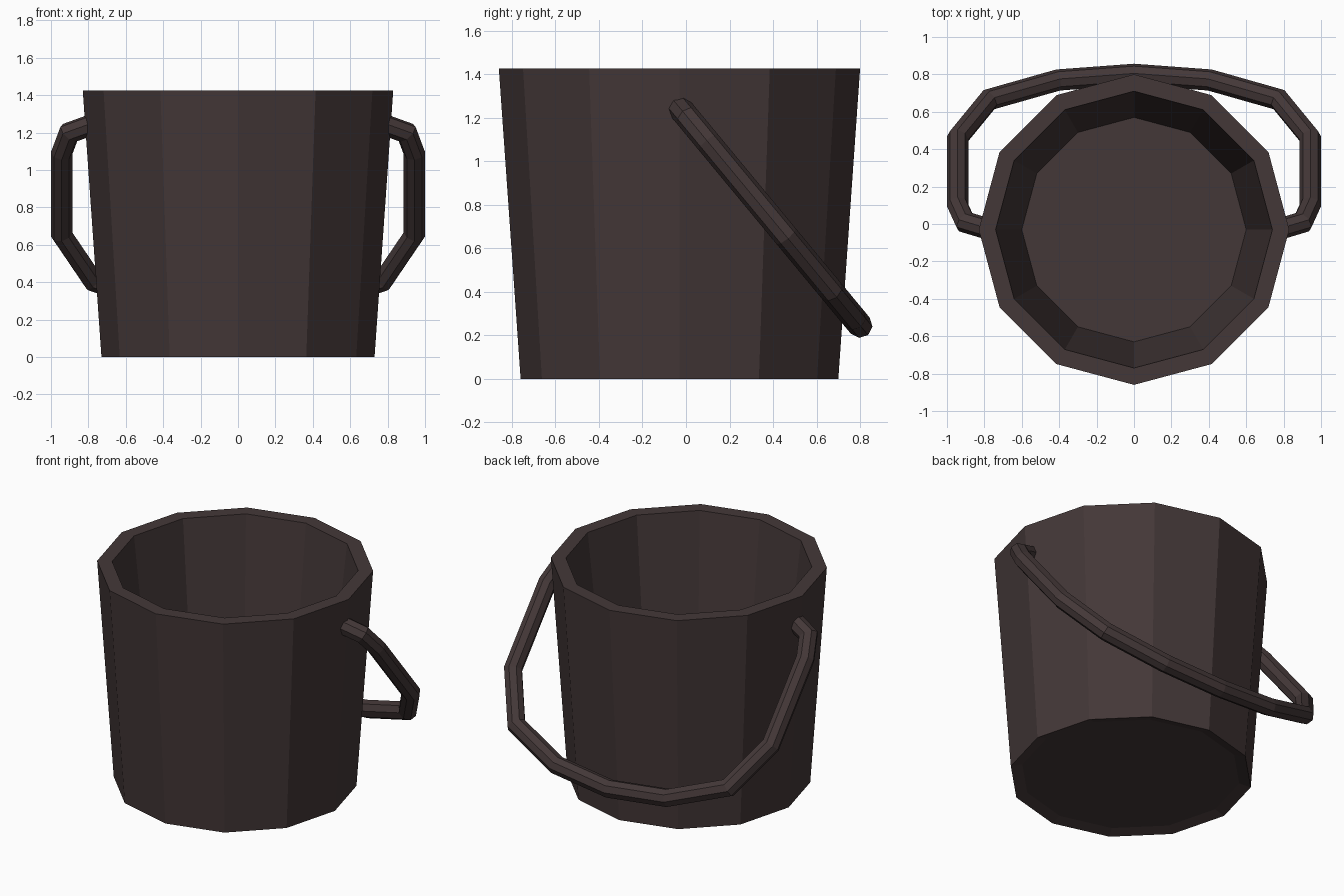
import bpy, bmesh, math
from mathutils import Vector

if "Cube" in bpy.data.objects:
    bpy.data.objects.remove(bpy.data.objects["Cube"])

mat = bpy.data.materials.new("dark_brown")
mat.diffuse_color = (0.057, 0.039, 0.039, 1)
mat.use_nodes = True
mat.node_tree.nodes["Principled BSDF"].inputs["Base Color"].default_value = mat.diffuse_color


def make_object(name, bm):
    bmesh.ops.recalc_face_normals(bm, faces=bm.faces[:])
    mesh = bpy.data.meshes.new(name)
    bm.to_mesh(mesh)
    bm.free()
    mesh.materials.append(mat)
    obj = bpy.data.objects.new(name, mesh)
    bpy.context.collection.objects.link(obj)
    return obj


def bridge(bm, a, b):
    n = len(a)
    for i in range(n):
        j = (i + 1) % n
        bm.faces.new((a[i], a[j], b[j], b[i]))


def loft(name, rings):
    # closed skin through rings of points, capped at both ends
    bm = bmesh.new()
    loops = [[bm.verts.new(p) for p in ring] for ring in rings]
    for a, b in zip(loops, loops[1:]):
        bridge(bm, a, b)
    bm.faces.new(loops[0])
    bm.faces.new(loops[-1])
    return make_object(name, bm)


# Bucket: 12-sided, sloped foot ring, outer wall, rim, inner wall, floor
CY = -0.03
profile = [(0.66, 0.02), (0.73, 0.0), (0.83, 1.425),
           (0.74, 1.425), (0.60, 0.18)]


def circle(r, z, n=12):
    return [(r * math.cos(2 * math.pi * i / n),
             CY + r * math.sin(2 * math.pi * i / n), z) for i in range(n)]


loft("bucket", [circle(r, z) for r, z in profile])

# Handle: octagonal tube along a mirrored path in a tilted plane
SIDES = 8
half = [(0.785, -0.025), (0.902, 0.01), (0.943, 0.10), (0.943, 0.46),
        (0.775, 0.665), (0.405, 0.77)]
flat = half + [(0.0, 0.80)] + [(-x, y) for x, y in reversed(half)]
path = [Vector((x, y, 1.235 - 1.207 * (y + 0.02))) for x, y in flat]
normal = Vector((0, 1.207, 1)).normalized()
R = 0.057
rings = []
for i, p in enumerate(path):
    d1 = (p - path[max(i - 1, 0)]).normalized()
    d2 = (path[min(i + 1, len(path) - 1)] - p).normalized()
    t = (d1 + d2).normalized()
    side = t.cross(normal).normalized()
    miter = 1 / max(t.dot(d2 if d2.length else d1), 0.5)
    angles = [2 * math.pi * k / SIDES for k in range(SIDES)]
    rings.append([p + side * (R * miter * math.cos(a))
                  + normal * (R * math.sin(a)) for a in angles])
loft("carry_handle", rings)
